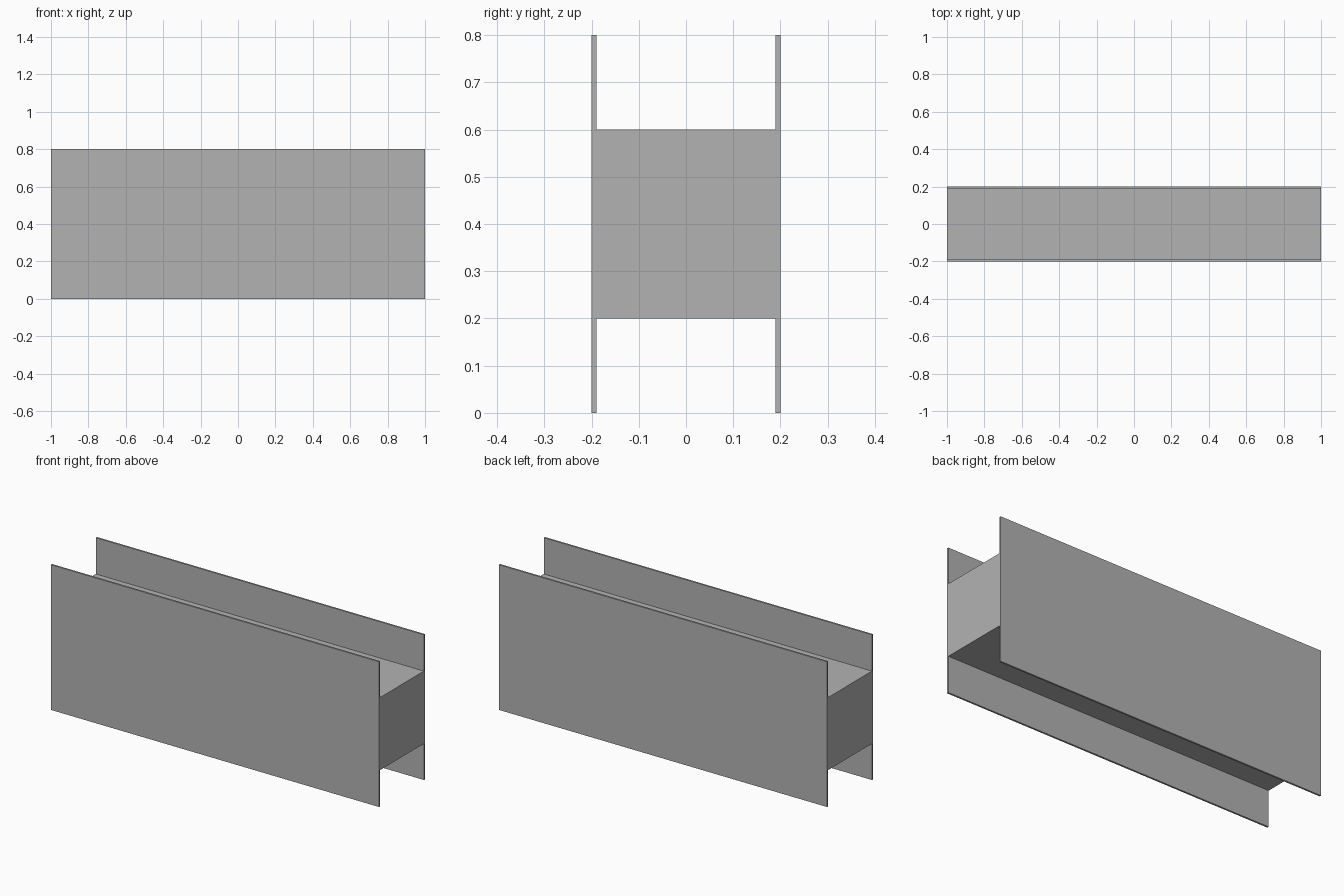
import bpy

default = bpy.data.objects.get("Cube")
if default:
    bpy.data.objects.remove(default, do_unlink=True)

LENGTH, WIDTH, HEIGHT = 2.0, 0.4, 0.8
PANEL = 0.01          # side panel thickness
CORE_HEIGHT = 0.4

# Single grey material
grey = bpy.data.materials.new("plain_grey")
grey.use_nodes = True
colour = (0.45, 0.45, 0.45, 1)
grey.diffuse_color = colour
grey.node_tree.nodes["Principled BSDF"].inputs["Base Color"].default_value = colour


def box(name, size, y):
    """Flat-shaded box centred at mid height."""
    bpy.ops.mesh.primitive_cube_add(size=1, location=(0, y, HEIGHT / 2))
    obj = bpy.context.object
    obj.name = name
    obj.scale = size
    bpy.ops.object.transform_apply(location=False, rotation=False, scale=True)
    obj.data.materials.append(grey)
    return obj


# Solid core between the panels
box("core_block", (LENGTH, WIDTH - 2 * PANEL, CORE_HEIGHT), 0)

# Tall thin panels on front and back
for name, side in (("front_panel", -1), ("back_panel", 1)):
    box(name, (LENGTH, PANEL, HEIGHT), side * (WIDTH - PANEL) / 2)
